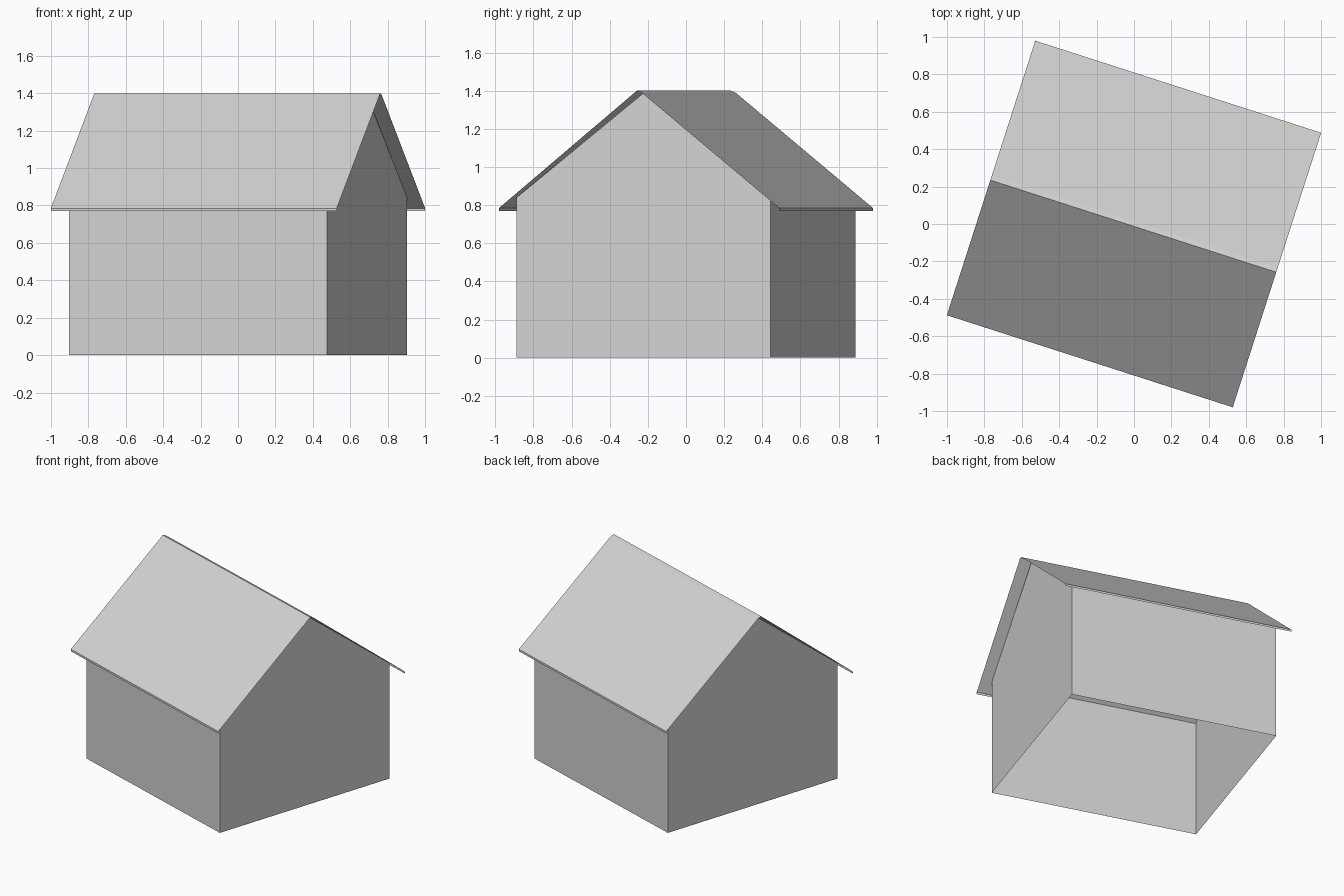
import bpy
import bmesh
import math

cube = bpy.data.objects.get("Cube")
if cube:
    bpy.data.objects.remove(cube, do_unlink=True)

TURN = math.radians(-17.85)   # the whole building is turned on its plot
WALL_X, WALL_Y = 0.725, 0.699  # half sizes of the walls
ROOF_X, ROOF_Y = 0.803, 0.771  # half sizes of the roof
EAVE, RIDGE = 0.785, 1.40
LIP = 0.015

grey = bpy.data.materials.new("light_grey")
grey.use_nodes = True
colour = (0.65, 0.65, 0.65, 1)
grey.diffuse_color = colour
grey.node_tree.nodes["Principled BSDF"].inputs["Base Color"].default_value = colour


def add_object(name, bm):
    mesh = bpy.data.meshes.new(name)
    bm.to_mesh(mesh)
    bm.free()
    mesh.materials.append(grey)
    obj = bpy.data.objects.new(name, mesh)
    obj.rotation_euler.z = TURN
    bpy.context.collection.objects.link(obj)
    return obj


def face(bm, points):
    return bm.faces.new([bm.verts.new(p) for p in points])


def sheet(name, profile, half_length):
    """Sweep a (y, z) profile along x as a thin folded sheet."""
    bm = bmesh.new()
    rows = [[bm.verts.new((x, y, z)) for y, z in profile]
            for x in (-half_length, half_length)]
    for i in range(len(profile) - 1):
        bm.faces.new((rows[0][i], rows[1][i], rows[1][i + 1], rows[0][i + 1]))
    return add_object(name, bm)


# Walls: open-bottomed shell with pointed gable ends
wall_top = EAVE + (ROOF_Y - WALL_Y) * (RIDGE - EAVE) / ROOF_Y - 0.002
bm = bmesh.new()
for side in (-1, 1):
    x, y = side * WALL_X, side * WALL_Y
    face(bm, [(x, -y, 0), (x, y, 0), (x, y, wall_top),
              (x, 0, RIDGE - 0.012), (x, -y, wall_top)])
    face(bm, [(-x, -y, 0), (x, -y, 0), (x, -y, wall_top), (-x, -y, wall_top)]
         if side == 1 else
         [(x, -y, 0), (x, -y, wall_top), (-x, -y, wall_top), (-x, -y, 0)])
bmesh.ops.remove_doubles(bm, verts=bm.verts, dist=0.0001)
bmesh.ops.recalc_face_normals(bm, faces=bm.faces)
add_object("walls", bm)

# Roof: thin folded sheet with a small lip hanging at each eave
sheet("roof", [(-ROOF_Y, EAVE - LIP), (-ROOF_Y, EAVE), (-0.012, RIDGE),
               (0.014, RIDGE - 0.01), (ROOF_Y, EAVE), (ROOF_Y, EAVE - LIP)],
      ROOF_X)
